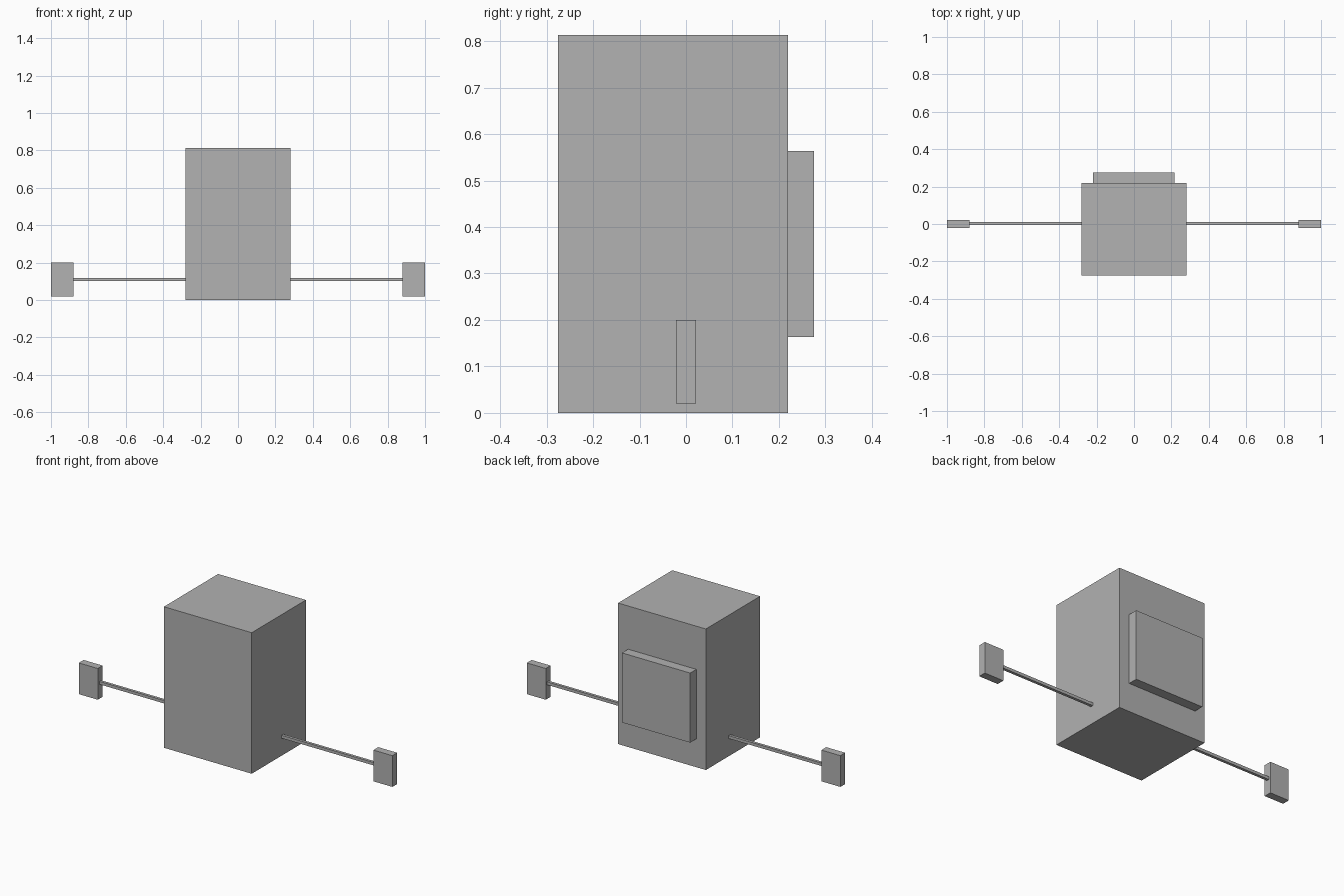
import bpy

cube = bpy.data.objects.get("Cube")
if cube:
    bpy.data.objects.remove(cube, do_unlink=True)

# Single grey material
grey = bpy.data.materials.new("plain_grey")
grey.use_nodes = True
colour = (0.445, 0.445, 0.445, 1.0)
grey.diffuse_color = colour
grey.node_tree.nodes["Principled BSDF"].inputs["Base Color"].default_value = colour


def box(name, low, high):
    """Add a box spanning two opposite corners."""
    centre = [(a + b) / 2 for a, b in zip(low, high)]
    size = [b - a for a, b in zip(low, high)]
    bpy.ops.mesh.primitive_cube_add(size=1, location=centre)
    ob = bpy.context.object
    ob.name = name
    ob.scale = size
    bpy.ops.object.transform_apply(location=False, rotation=False, scale=True)
    ob.data.materials.append(grey)
    return ob


# Main body and the slab on its back
box("body", (-0.28, -0.275, 0.0), (0.28, 0.219, 0.813))
box("back_pack", (-0.219, 0.219, 0.163), (0.216, 0.275, 0.564))

# Thin arms ending in flat hands, one per side
for side, s in (("left", 1), ("right", -1)):
    arm_x = sorted((s * 0.27, s * 0.885))
    hand_x = sorted((s * 0.879, s * 1.0))
    box(side + "_arm", (arm_x[0], -0.005, 0.102), (arm_x[1], 0.011, 0.119))
    box(side + "_hand", (hand_x[0], -0.022, 0.02), (hand_x[1], 0.022, 0.2))
